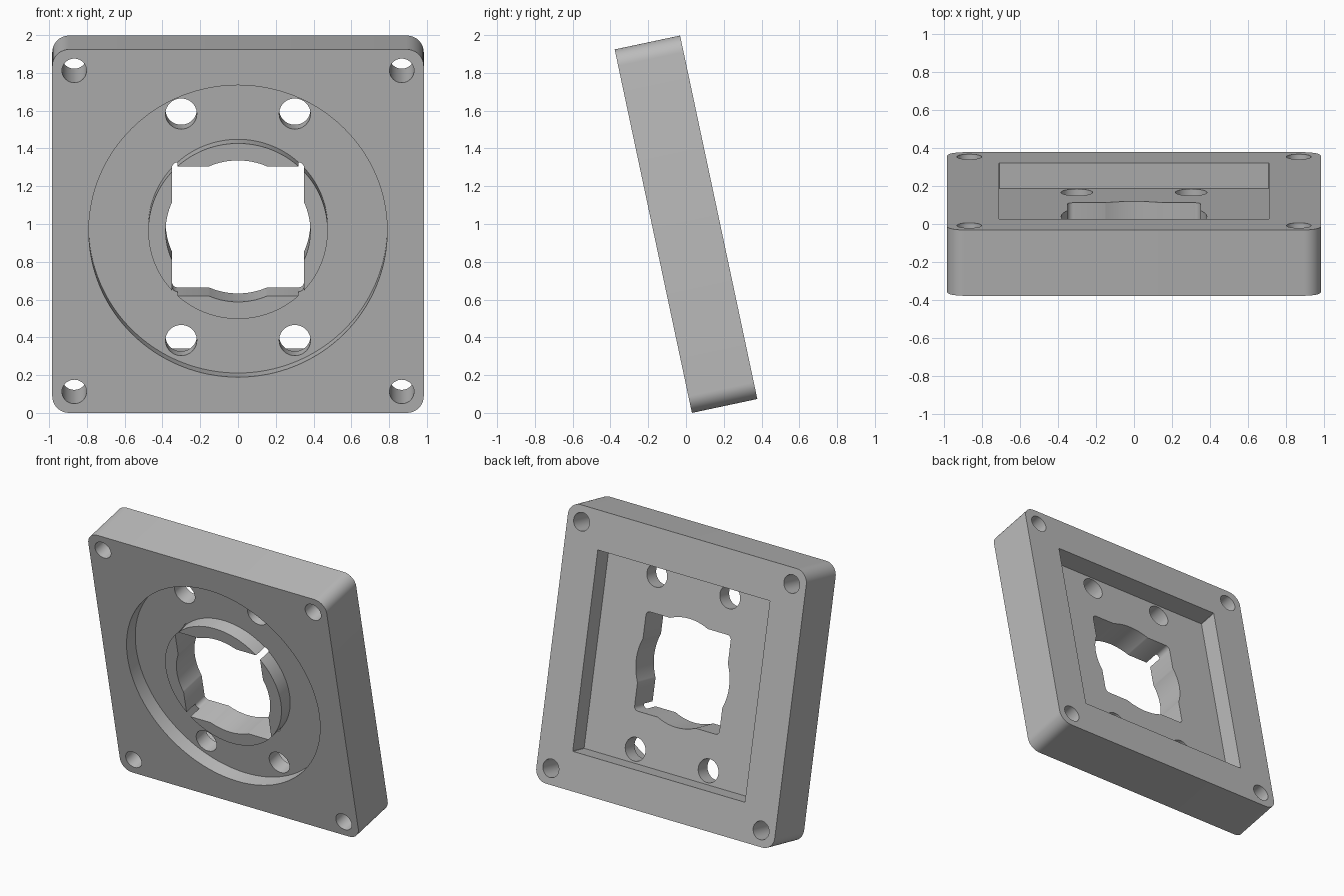
import bpy, bmesh
from math import sin, cos, pi, radians

cube = bpy.data.objects.get("Cube")
if cube:
    bpy.data.objects.remove(cube, do_unlink=True)

SIZE, THICK, TILT = 1.967, 0.354, radians(12)
FRONT, BACK = -THICK / 2, THICK / 2
RECESS_FLOOR, POCKET_FLOOR = FRONT + 0.105, BACK - 0.137

grey = bpy.data.materials.new("plain grey")
grey.use_nodes = True
grey.diffuse_color = (0.5, 0.5, 0.5, 1)
grey.node_tree.nodes["Principled BSDF"].inputs["Base Color"].default_value = (0.5, 0.5, 0.5, 1)


def circle(r, x=0, z=0, n=48):
    return [(x + r * cos(2 * pi * i / n), z + r * sin(2 * pi * i / n)) for i in range(n)]


def rounded_square(half, r, n=10):
    pts = []
    for k, (sx, sz) in enumerate([(1, 1), (-1, 1), (-1, -1), (1, -1)]):
        for i in range(n + 1):
            a = (k + i / n) * pi / 2
            pts.append((sx * (half - r) + r * cos(a), sz * (half - r) + r * sin(a)))
    return pts


def prism(name, outline, y0, y1, inner=None):
    """Extrude an outline along y; an inner outline of equal length makes a ring."""
    bm = bmesh.new()
    n = len(outline)
    loops = [[bm.verts.new((x, y, z)) for x, z in o]
             for o in ([outline, inner] if inner else [outline]) for y in (y0, y1)]
    if inner:
        strips = [(0, 1), (1, 3), (3, 2), (2, 0)]
    else:
        strips = [(0, 1)]
        for loop in loops:
            bm.faces.new(loop)
    for a, b in strips:
        for i in range(n):
            j = (i + 1) % n
            bm.faces.new((loops[a][i], loops[a][j], loops[b][j], loops[b][i]))
    bmesh.ops.recalc_face_normals(bm, faces=bm.faces)
    mesh = bpy.data.meshes.new(name)
    bm.to_mesh(mesh)
    bm.free()
    obj = bpy.data.objects.new(name, mesh)
    bpy.context.collection.objects.link(obj)
    mesh.materials.append(grey)
    return obj


# Tilted square plate with rounded corners
plate = prism("mounting_plate", rounded_square(SIZE / 2, 0.09), FRONT, BACK)

# Ring recess in the front (leaves a flush central boss) and square pocket in the back
cutters = [
    prism("front_recess", circle(0.79, n=128), FRONT - 0.1, RECESS_FLOOR, circle(0.475, n=128)),
    prism("back_pocket", rounded_square(0.71, 0.002, 1), POCKET_FLOOR, BACK + 0.1),
    # Central opening: square with a shallow bulge on each side
    prism("square_opening", rounded_square(0.35, 0.03), -0.5, 0.5),
    prism("round_opening", circle(0.383, n=96), -0.5, 0.5),
]

# Corner screw holes and inner bolt holes
for sx in (-1, 1):
    for sz in (-1, 1):
        cutters.append(prism("corner_hole", circle(0.065, sx * 0.867, sz * 0.869), -0.5, 0.5))
        cutters.append(prism("bolt_hole", circle(0.083, sx * 0.301, sz * 0.613), -0.5, 0.5))

bpy.ops.object.select_all(action="DESELECT")
bpy.context.view_layer.objects.active = plate
plate.select_set(True)
for cutter in cutters:
    cutter.hide_render = True
    mod = plate.modifiers.new(cutter.name, "BOOLEAN")
    mod.operation = "DIFFERENCE"
    mod.solver = "EXACT"
    mod.object = cutter
    bpy.ops.object.modifier_apply(modifier=mod.name)
for cutter in cutters:
    bpy.data.objects.remove(cutter, do_unlink=True)

# Lean the plate forward and stand it on the ground
plate.rotation_euler.x = TILT
plate.location.z = 1
bpy.ops.object.transform_apply(location=True, rotation=True, scale=True)
lowest = min(v.co.z for v in plate.data.vertices)
for v in plate.data.vertices:
    v.co.z -= lowest
bpy.ops.object.shade_smooth_by_angle(angle=radians(25))
